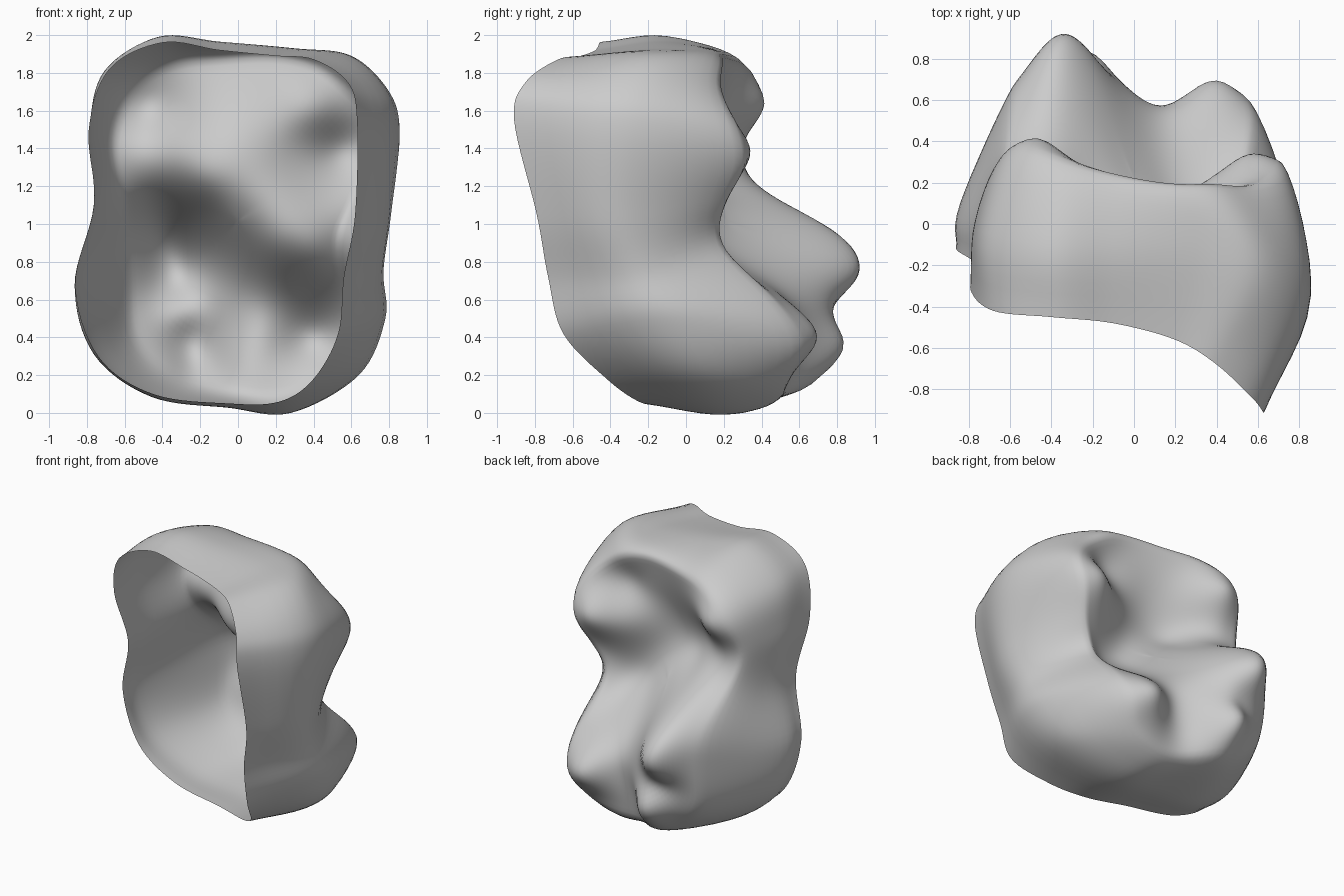
import bpy, bmesh
from math import hypot
from mathutils import Vector

if "Cube" in bpy.data.objects:
    bpy.data.objects.remove(bpy.data.objects["Cube"])

# Matching loops around the shell, (x, y, z), starting at the top and running to +x
RIM = [(-.1, -.48, 1.92), (.2, -.56, 1.89), (.4, -.68, 1.87), (.58, -.85, 1.75), (.63, -.91, 1.55),
       (.62, -.79, 1.05), (.56, -.73, .72), (.53, -.65, .42), (.4, -.42, .18), (.22, -.25, .06),
       (-.05, -.15, .05), (-.45, -.1, .1), (-.74, -.1, .3), (-.86, -.12, .68), (-.76, -.2, 1.1),
       (-.79, -.32, 1.5), (-.68, -.42, 1.82), (-.4, -.45, 1.96)]
BELT = [(-.1, -.1, 1.965), (.3, -.1, 1.93), (.6, -.2, 1.89), (.8, -.3, 1.7), (.855, -.35, 1.48),
        (.81, -.35, 1.05), (.77, -.25, .75), (.78, -.12, .5), (.64, .05, .2), (.28, .2, 0),
        (-.05, .2, .03), (-.45, .2, .09), (-.75, .15, .32), (-.84, .1, .68), (-.75, .05, 1.1),
        (-.77, 0, 1.5), (-.7, -.05, 1.8), (-.42, -.1, 1.985)]
CREST = [(-.1, .25, 1.87), (.2, .2, 1.88), (.42, .2, 1.82), (.66, .23, 1.62), (.72, .3, 1.42),
         (.62, .23, 1.14), (.53, .2, .9), (.58, .55, .5), (.45, .55, .2), (.22, .52, .1),
         (-.05, .57, .12), (-.35, .64, .2), (-.55, .65, .4), (-.58, .68, .75), (-.6, .43, 1.12),
         (-.65, .3, 1.45), (-.54, .38, 1.72), (-.34, .32, 1.84)]
# Peaks and hollows of the back face, (x, y, z)
RELIEF = [(-.48, .42, 1.64), (-.2, .25, 1.7), (.15, .15, 1.68), (.4, .13, 1.6), (.56, .34, 1.4),
          (.3, .18, 1.38), (0, .09, 1.45), (-.35, .22, 1.42), (-.2, .16, 1.22), (.15, .08, 1.15),
          (.42, .15, 1.1), (.4, .17, .85), (.2, .16, .9), (-.4, .62, 1.06), (-.38, .79, .96),
          (-.36, .9, .85), (-.33, .9, .7), (-.2, .8, .8), (-.05, .3, 1.0), (-.24, .84, .38),
          (-.22, .78, .25), (-.3, .77, .54), (.03, .56, .68), (.3, .48, .64), (.4, .7, .4),
          (.13, .57, .42), (-.03, .62, .3)]
CENTRE = Vector((0, 0, 1.02))


def catmull(a, b, c, d, t):
    return .5 * (2*b + (c-a)*t + (2*a - 5*b + 4*c - d)*t*t + (3*b - a - 3*c + d)*t**3)


def closed_loop(points, per=8):
    p = [Vector(q) for q in points]
    n = len(p)
    return [catmull(p[i-1], p[i], p[(i+1) % n], p[(i+2) % n], k/per)
            for i in range(n) for k in range(per)]


def kernel(dx, dz):
    return hypot(dx, dz, .12)


def fit_height(pts):
    """Smooth height y(x, z) passing through every given point."""
    n = len(pts)
    m = [[kernel(p[0]-q[0], p[2]-q[2]) for q in pts] + [p[1]] for p in pts]
    for i in range(n):
        k = max(range(i, n), key=lambda r: abs(m[r][i]))
        m[i], m[k] = m[k], m[i]
        for r in range(n):
            if r != i:
                f = m[r][i] / m[i][i]
                m[r] = [a - f*b for a, b in zip(m[r], m[i])]
    w = [m[i][n] / m[i][i] for i in range(n)]
    return lambda x, z: sum(c * kernel(x-p[0], z-p[2]) for c, p in zip(w, pts))


height = fit_height(CREST + RELIEF)
rim, belt, crest = map(closed_loop, (RIM, BELT, CREST))
N = len(rim)


def on_face(p, t):
    """Point t of the way from the crest to the centre, lifted to the relief."""
    q = p.lerp(CENTRE, t)
    q.y = height(q.x, q.z)
    return q


for p in crest:
    p.y = height(p.x, p.z)

# Wall rings from rim over belt to crest, then relief rings inward
rings = []
for k in range(6):
    rings.append([catmull(2*r - b, r, b, c, k/6) for r, b, c in zip(rim, belt, crest)])
for k in range(8):
    rings.append([catmull(r, b, c, on_face(c, .35), k/8) for r, b, c in zip(rim, belt, crest)])
for k in range(26):
    rings.append([on_face(c, k/26) for c in crest])

# Open shell mesh
bm = bmesh.new()
loops = [[bm.verts.new(p) for p in ring] for ring in rings]
for a, b in zip(loops, loops[1:]):
    for i in range(N):
        j = (i+1) % N
        bm.faces.new((a[i], a[j], b[j], b[i]))
tip = bm.verts.new((CENTRE.x, height(CENTRE.x, CENTRE.z), CENTRE.z))
for i in range(N):
    bm.faces.new((loops[-1][i], loops[-1][(i+1) % N], tip))
# Soften the join between wall and relief
soft = [v for ring in loops[9:] for v in ring]
for _ in range(2):
    bmesh.ops.smooth_vert(bm, verts=soft, factor=.5, use_axis_x=True, use_axis_y=True, use_axis_z=True)
bmesh.ops.recalc_face_normals(bm, faces=bm.faces)
if sum(f.normal.y for f in tip.link_faces) < 0:
    bmesh.ops.reverse_faces(bm, faces=bm.faces)

mesh = bpy.data.meshes.new("crown_shell")
bm.to_mesh(mesh)
bm.free()
mesh.polygons.foreach_set("use_smooth", [True] * len(mesh.polygons))
shell = bpy.data.objects.new("crown_shell", mesh)
bpy.context.collection.objects.link(shell)
